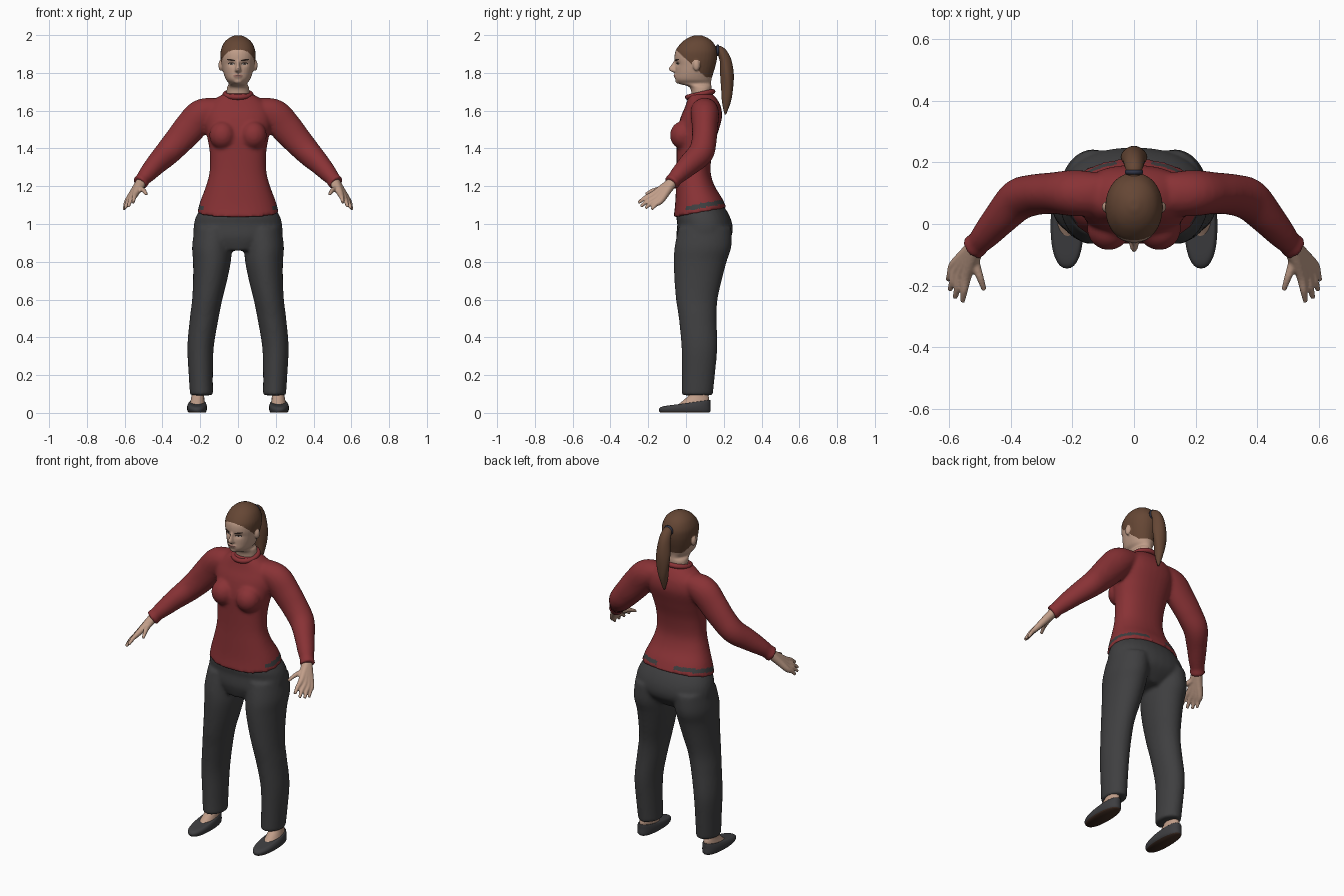
import bpy, bmesh, math
from mathutils import Vector
from mathutils.bvhtree import BVHTree

cube = bpy.data.objects.get("Cube")
if cube:
    bpy.data.objects.remove(cube)


def material(name, *rgb):
    m = bpy.data.materials.new(name)
    m.use_nodes = True
    m.diffuse_color = (*rgb, 1)
    m.node_tree.nodes["Principled BSDF"].inputs["Base Color"].default_value = (*rgb, 1)
    return m


RED = material("red knit", .25, .032, .036)
GREY = material("charcoal cloth", .05, .05, .052)
SKIN = material("skin", .53, .34, .25)
HAIR = material("brown hair", .13, .062, .035)
SHOE = material("shoe leather", .048, .048, .052)
SOLE = material("brown sole", .05, .025, .016)
LIPS = material("lips", .33, .16, .13)
DARK = material("dark brow", .03, .018, .013)
WHITE = material("eye white", .45, .42, .4)
TIE = material("hair tie", .03, .035, .06)


def spline(rows, steps):
    """Smoothly interpolate a list of equal-length tuples."""
    out = []
    for i in range(len(rows) - 1):
        p = [rows[max(0, min(len(rows) - 1, i + k))] for k in (-1, 0, 1, 2)]
        for s in range(steps):
            t = s / steps
            out.append([.5 * (2 * b + (c - a) * t + (2 * a - 5 * b + 4 * c - d) * t * t
                              + (3 * b - a - 3 * c + d) * t ** 3) for a, b, c, d in zip(*p)])
    return out + [list(rows[-1])]


def loft(bm, rows, flat=False, side=1, n=2.0, sides=32, steps=5):
    """Closed loft of rings (x, y, z, a, b[, tilt]); flat rings lie level."""
    rows = spline(rows, steps)
    loops = []
    for i, r in enumerate(rows):
        c = Vector(r[:3])
        if flat:
            tilt = r[5] if len(r) > 5 else 0
            u, v = Vector((1, 0, 0)), Vector((0, 1, tilt))
        else:
            t = Vector(rows[min(i + 1, len(rows) - 1)][:3]) - Vector(rows[max(i - 1, 0)][:3])
            u = Vector((1, 0, 0)).cross(t).normalized()
            v = u.cross(t).normalized()
        loop = []
        for k in range(sides):
            ang = math.tau * k / sides
            ca, sa = math.cos(ang), math.sin(ang)
            ca = math.copysign(abs(ca) ** (2 / n), ca)
            sa = math.copysign(abs(sa) ** (2 / n), sa)
            p = c + u * max(r[3], .002) * ca + v * max(r[4], .002) * sa
            loop.append(bm.verts.new((p.x * side, p.y, p.z)))
        loops.append(loop)
    for lo, hi in zip(loops, loops[1:]):
        for k in range(sides):
            j = (k + 1) % sides
            bm.faces.new((lo[k], lo[j], hi[j], hi[k]))
    bm.faces.new(loops[0])
    bm.faces.new(loops[-1])


def levels(rows):
    """Turn (z, front, back, half width, tilt) into level rings."""
    return [(0, (f + b) / 2, z, w, (b - f) / 2, t) for z, f, b, w, t in rows]


def ball(bm, centre, scale):
    new = bmesh.ops.create_uvsphere(bm, u_segments=24, v_segments=16, radius=1)["verts"]
    for v in new:
        v.co = Vector(centre) + Vector(a * b for a, b in zip(v.co, scale))


def finish(name, bm, mats, voxel=0, smooth=0):
    """Make an object; a voxel size fuses the overlapping lofts into one skin."""
    bmesh.ops.recalc_face_normals(bm, faces=bm.faces)
    me = bpy.data.meshes.new(name)
    bm.to_mesh(me)
    bm.free()
    ob = bpy.data.objects.new(name, me)
    bpy.context.collection.objects.link(ob)
    if voxel:
        rm = ob.modifiers.new("fuse", "REMESH")
        rm.mode, rm.voxel_size = "VOXEL", voxel
        if smooth:
            sm = ob.modifiers.new("soften", "SMOOTH")
            sm.factor, sm.iterations = .5, smooth
        dg = bpy.context.evaluated_depsgraph_get()
        ob.data = bpy.data.meshes.new_from_object(ob.evaluated_get(dg))
        ob.modifiers.clear()
    ob.data.materials.clear()
    for m in mats:
        ob.data.materials.append(m)
    ob.data.shade_smooth()
    return ob


# Shirt: torso, bust and sleeves fused
bm = bmesh.new()
loft(bm, levels([(1.06, -.066, .215, .216, .18), (1.12, -.058, .19, .2, .15),
                 (1.2, -.053, .15, .17, .05), (1.28, -.05, .13, .15, 0),
                 (1.38, -.05, .14, .15, 0), (1.47, -.05, .165, .165, 0),
                 (1.56, -.03, .19, .18, 0), (1.62, -.005, .185, .165, 0),
                 (1.66, .008, .165, .125, 0), (1.69, .015, .14, .075, 0)]), flat=True, n=2.3)
for s in (1, -1):
    ball(bm, (.082 * s, -.015, 1.47), (.07, .07, .075))
    loft(bm, [(.11, .095, 1.61, .07, .06), (.19, .1, 1.58, .075, .083),
              (.255, .1, 1.51, .068, .084), (.32, .095, 1.435, .066, .076),
              (.375, .078, 1.375, .068, .068), (.43, .022, 1.32, .06, .056),
              (.48, -.035, 1.265, .047, .046), (.505, -.063, 1.235, .039, .038),
              (.512, -.07, 1.226, .043, .042), (.522, -.08, 1.216, .042, .041)], side=s)
shirt = finish("shirt", bm, [RED, GREY], .01, 5)
for f in shirt.data.polygons:  # waistband showing above the hem
    x, y, z = f.center
    h = z - 1.065 - .18 * (y - .07)
    f.material_index = int(.018 < h < .042 and y > 0 and abs(x) > .06 and abs(x) < .3)

bpy.ops.mesh.primitive_torus_add(location=(0, .075, 1.686), rotation=(.22, 0, 0),
                                 major_radius=.068, minor_radius=.014)
collar = bpy.context.object
collar.name = "collar"
collar.data.materials.append(RED)
collar.data.shade_smooth()

# Trousers: hips and two legs fused
bm = bmesh.new()
loft(bm, levels([(1.13, -.03, .15, .16, .15), (1.06, -.05, .21, .212, .15),
                 (1, -.046, .245, .233, 0), (.93, -.05, .238, .225, 0),
                 (.86, -.03, .17, .12, 0)]), flat=True, n=2.2)
for s in (1, -1):
    loft(bm, [(.125, .1, .98, .105, .14), (.137, .09, .88, .106, .15), (.138, .075, .8, .1, .14),
              (.148, .064, .7, .09, .125), (.163, .057, .6, .08, .11), (.179, .062, .5, .076, .1),
              (.198, .071, .35, .07, .095), (.197, .066, .2, .064, .087),
              (.193, .06, .093, .061, .082)], flat=True, side=s)
finish("trousers", bm, [GREY], .01, 5)

for s, label in ((1, "left"), (-1, "right")):
    # Hand: each finger runs from the wrist, so together they form the palm
    bm = bmesh.new()
    wrist = Vector((.512, -.068, 1.225))
    digits = [((.515, -.125, 1.188), (.485, -.214, 1.157)),
              ((.543, -.172, 1.158), (.556, -.252, 1.112)),
              ((.56, -.163, 1.142), (.58, -.24, 1.092)),
              ((.574, -.15, 1.13), (.597, -.215, 1.083)),
              ((.584, -.134, 1.122), (.603, -.182, 1.077))]
    for knuckle, tip in digits:
        k, t = Vector(knuckle), Vector(tip)
        palm, joint = wrist.lerp(k, .5), k.lerp(t, .55) + Vector((0, 0, .006))
        loft(bm, [(*p, r, r) for p, r in ((wrist, .027), (palm, .022), (k, .0165),
                                          (joint, .012), (t, .008))], side=s, sides=16)
    finish(label + "_hand", bm, [SKIN], .005, 2)

    # Foot and ankle
    bm = bmesh.new()
    loft(bm, [(.216, .03, .04, .042, .09, .1), (.214, .052, .07, .036, .07, .1),
              (.212, .068, .1, .033, .048, 0), (.21, .07, .15, .032, .042, 0)], flat=True, side=s)
    finish(label + "_foot", bm, [SKIN])

    # Flat shoe with a brown sole
    bm = bmesh.new()
    loft(bm, [(.216, -.007, .001, .044, .13, 0), (.217, -.007, .012, .051, .137, 0),
              (.217, -.006, .032, .053, .135, .06), (.216, .002, .05, .046, .127, .13),
              (.216, .02, .054, .036, .1, .13)], flat=True, side=s, n=2.3)
    shoe = finish(label + "_shoe", bm, [SHOE, SOLE])
    for f in shoe.data.polygons:
        f.material_index = int(f.normal.z < -.6)

# Head: skull, jaw, neck, nose and ears fused
bm = bmesh.new()
loft(bm, levels([(1.64, .03, .13, .062, 0), (1.72, .022, .135, .059, 0),
                 (1.742, -.035, .133, .048, 0), (1.765, -.056, .135, .064, 0),
                 (1.8, -.057, .145, .077, 0), (1.84, -.057, .157, .086, 0),
                 (1.88, -.061, .165, .092, 0), (1.92, -.054, .164, .091, 0),
                 (1.96, -.024, .145, .074, 0), (1.985, .01, .115, .047, 0),
                 (1.999, .045, .08, .015, 0)]), flat=True, n=2.1)
loft(bm, [(0, -.05, 1.87, .009, .011), (0, -.052, 1.845, .01, .025),
          (0, -.054, 1.822, .015, .038), (0, -.052, 1.81, .017, .032),
          (0, -.05, 1.802, .012, .015)], flat=True, sides=16)
ball(bm, (0, -.052, 1.784), (.024, .013, .012))
ball(bm, (0, -.038, 1.757), (.024, .018, .015))
for s in (1, -1):
    ball(bm, (.09 * s, .055, 1.84), (.014, .018, .03))
head = finish("head", bm, [SKIN, HAIR], .005, 3)


def hairline(y):
    return 1.925 - .95 * (y + .055) if y < .035 else 1.84 - .9 * min(y - .035, .07)


for v in head.data.vertices:  # press in the eye sockets
    d = (abs(v.co.x) - .034) ** 2 / .02 ** 2 + (v.co.z - 1.848) ** 2 / .013 ** 2
    if v.co.y < 0:
        v.co.y += .009 * math.exp(-d)
for f in head.data.polygons:  # pulled-back hair
    x, y, z = f.center
    ear = (y - .055) ** 2 + (z - 1.838) ** 2 < .03 ** 2 and abs(x) > .088
    f.material_index = int(z > hairline(y) and not ear)

# Painted face details, laid on the head surface
bm = bmesh.new()
bm.from_mesh(head.data)
surface = BVHTree.FromBMesh(bm)
bm.free()


def patch(name, x, z, w, h, mat, lift=.002, slope=0):
    bm = bmesh.new()

    def vert(dx, dz):
        px, pz = x + dx, z + dz + slope * dx
        hit = surface.ray_cast(Vector((px, -1, pz)), Vector((0, 1, 0)))[0]
        return bm.verts.new((px, (hit.y if hit else -.03) - lift, pz))
    rings = [[vert(r * w * math.cos(a), r * h * math.sin(a))
              for a in (math.tau * k / 16 for k in range(16))] for r in (.5, 1)]
    bm.faces.new(rings[0])
    for k in range(16):
        j = (k + 1) % 16
        bm.faces.new((rings[0][k], rings[1][k], rings[1][j], rings[0][j]))
    finish(name, bm, [mat])


for s, label in ((1, "left"), (-1, "right")):
    patch(label + "_lash", .035 * s, 1.849, .018, .0065, DARK, .0015)
    patch(label + "_eye", .035 * s, 1.847, .014, .004, WHITE, .0025)
    patch(label + "_iris", .035 * s, 1.848, .0045, .0045, DARK, .0035)
    patch(label + "_brow", .037 * s, 1.868, .022, .0045, DARK, .0015, .15 * s)
patch("lips", 0, 1.785, .025, .008, LIPS)
patch("mouth_line", 0, 1.786, .024, .0014, DARK, .003)

# Ponytail and its tie
bm = bmesh.new()
loft(bm, [(0, .145, 1.92, .018, .018), (0, .18, 1.918, .024, .026), (0, .208, 1.87, .03, .034),
          (0, .217, 1.79, .036, .04), (0, .217, 1.7, .03, .033), (0, .213, 1.64, .022, .022),
          (0, .208, 1.58, .004, .005)], sides=24)
for v in bm.verts:  # loose strands
    v.co.x *= 1 + .08 * math.sin(90 * v.co.y + 25 * v.co.z)
finish("ponytail", bm, [HAIR])
bpy.ops.mesh.primitive_torus_add(location=(0, .168, 1.92), rotation=(math.pi / 2, 0, 0),
                                 major_radius=.022, minor_radius=.008)
tie = bpy.context.object
tie.name = "hair_tie"
tie.data.materials.append(TIE)
tie.data.shade_smooth()
